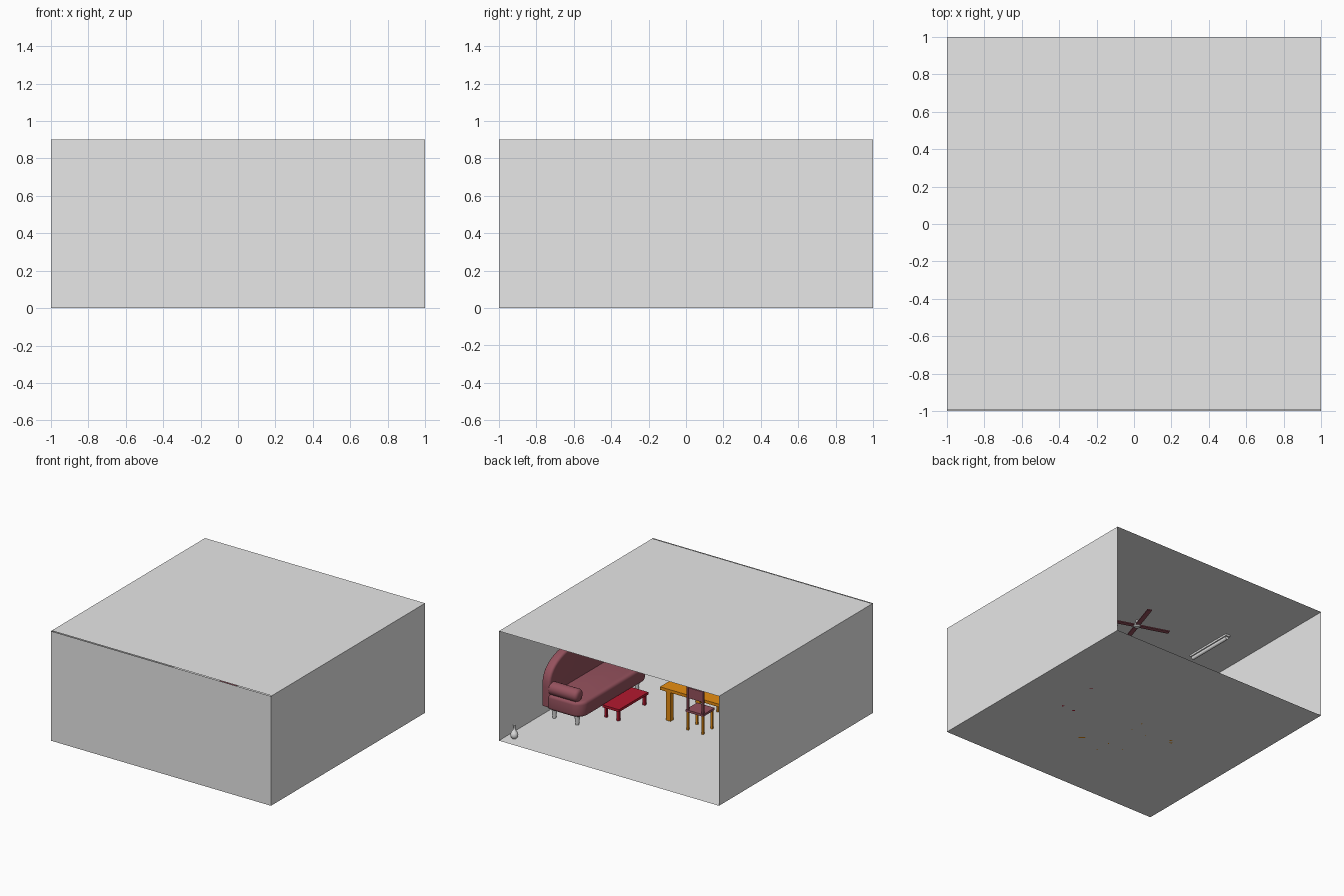
import bpy, bmesh, math
from mathutils import Vector

if "Cube" in bpy.data.objects:
    bpy.data.objects.remove(bpy.data.objects["Cube"])


def material(name, rgb):
    m = bpy.data.materials.new(name)
    m.diffuse_color = (*rgb, 1)
    m.use_nodes = True
    m.node_tree.nodes["Principled BSDF"].inputs["Base Color"].default_value = m.diffuse_color
    return m


GREY = material("light_grey", (0.8, 0.8, 0.8))
MAROON = material("maroon", (0.30, 0.083, 0.11))
RED = material("deep_red", (0.45, 0.01, 0.028))
ORANGE = material("orange_wood", (0.8, 0.27, 0.006))


def finish(bm, name, mat, smooth=False):
    bmesh.ops.recalc_face_normals(bm, faces=bm.faces)
    me = bpy.data.meshes.new(name)
    bm.to_mesh(me)
    bm.free()
    ob = bpy.data.objects.new(name, me)
    bpy.context.collection.objects.link(ob)
    me.materials.append(mat)
    if smooth:
        bpy.ops.object.select_all(action='DESELECT')
        ob.select_set(True)
        bpy.context.view_layer.objects.active = ob
        bpy.ops.object.shade_smooth_by_angle(angle=math.radians(40))
    return ob


def quad(name, corners):
    bm = bmesh.new()
    bm.faces.new([bm.verts.new(c) for c in corners])
    return finish(bm, name, GREY)


def box(name, lo, hi, mat, bevel=0):
    bm = bmesh.new()
    bmesh.ops.create_cube(bm, size=1)
    for v in bm.verts:
        v.co = Vector([(l + h) / 2 + c * (h - l) for l, h, c in zip(lo, hi, v.co)])
    if bevel:
        bmesh.ops.bevel(bm, geom=bm.edges[:], offset=bevel, segments=4,
                        profile=0.5, affect='EDGES')
    return finish(bm, name, mat, bevel > 0)


def lathe(name, profile, loc, mat, rot=(0, 0, 0), n=20):
    """Spin (radius, height) points about the local z axis."""
    bm = bmesh.new()
    rings = [[bm.verts.new((r * math.cos(2 * math.pi * i / n),
                            r * math.sin(2 * math.pi * i / n), z)) for i in range(n)]
             for r, z in profile]
    for a, b in zip(rings, rings[1:]):
        for i in range(n):
            bm.faces.new((a[i], a[(i + 1) % n], b[(i + 1) % n], b[i]))
    bm.faces.new(rings[0])
    bm.faces.new(rings[-1])
    ob = finish(bm, name, mat, True)
    ob.location, ob.rotation_euler = loc, rot
    return ob


def prism(name, outline, axis, a, b, mat, bevel=0):
    """Extrude a 2D outline along x (axis 0) or z (axis 2) from a to b."""
    bm = bmesh.new()
    put = (lambda p, t: (t, p[0], p[1])) if axis == 0 else (lambda p, t: (p[0], p[1], t))
    f = bm.faces.new([bm.verts.new(put(p, a)) for p in outline])
    new = bmesh.ops.extrude_face_region(bm, geom=[f])["geom"]
    for v in new:
        if isinstance(v, bmesh.types.BMVert):
            v.co[axis] = b
    if bevel:
        caps = [e for e in bm.edges if abs(e.verts[0].co[axis] - e.verts[1].co[axis]) < 1e-6]
        bmesh.ops.bevel(bm, geom=caps, offset=bevel, segments=4, profile=0.5, affect='EDGES')
    return finish(bm, name, mat, True)


def rounded(cx, cy, hx, hy, r, n=8):
    pts = []
    for k, (sx, sy) in enumerate([(1, 1), (-1, 1), (-1, -1), (1, -1)]):
        for i in range(n + 1):
            t = math.pi / 2 * (k + i / n)
            pts.append((cx + sx * (hx - r) + r * math.cos(t), cy + sy * (hy - r) + r * math.sin(t)))
    return pts


# room shell, open at the back
H = 0.9
quad("floor", [(-1, -1, 0), (1, -1, 0), (1, 1, 0), (-1, 1, 0)])
quad("ceiling", [(-1, -0.99, H), (1, -0.99, H), (1, 1, H), (-1, 1, H)])
quad("front_wall", [(-1, -1, 0), (1, -1, 0), (1, -1, H), (-1, -1, H)])
for s, side in ((-1, "left"), (1, "right")):
    quad(side + "_wall", [(s, -1, 0), (s, 1, 0), (s, 1, H), (s, -1, H)])

# sofa: rounded seat, arched back, round arms, tapered feet
CY = 0.045
prism("sofa_seat", rounded(0.79, CY, 0.18, 0.445, 0.09), 2, 0.08, 0.205, MAROON, 0.025)
arch = [(CY - 0.44, 0.10), (CY + 0.44, 0.10)]
for i in range(25):
    t = math.pi * i / 24
    c, s = math.cos(t), math.sin(t)
    arch.append((CY + 0.44 * math.copysign(abs(c) ** 0.8, c), 0.26 + 0.24 * s ** 0.8))
prism("sofa_back", arch, 0, 0.90, 0.975, MAROON, 0.02)
for s in (-1, 1):
    y = CY + s * 0.395
    lathe("sofa_arm", [(0.03, 0), (0.045, 0.008), (0.052, 0.022), (0.052, 0.25)],
          (0.655, y, 0.245), MAROON, (0, math.pi / 2, 0))
    for x in (0.685, 0.893):
        lathe("sofa_foot", [(0.013, 0), (0.024, 0.09)], (x, CY + s * 0.387, 0), GREY)

# coffee table
box("coffee_table_top", (0.455, -0.16, 0.082), (0.605, 0.22, 0.102), RED)
for x in (0.475, 0.585):
    for y in (-0.14, 0.198):
        box("coffee_table_leg", (x - 0.01, y - 0.01, 0), (x + 0.01, y + 0.01, 0.083), RED)

# dining table
TX, TY = -0.11, -0.22
box("dining_table_top", (TX - 0.35, TY - 0.215, 0.238), (TX + 0.35, TY + 0.215, 0.262), ORANGE)
for sx in (-1, 1):
    for sy in (-1, 1):
        x, y = TX + sx * 0.278, TY + sy * 0.19
        box("dining_table_leg", (x - 0.02, y - 0.02, 0), (x + 0.02, y + 0.02, 0.24), ORANGE)

# chairs facing the dining table from both sides
for s in (-1, 1):
    def part(name, x0, x1, y0, y1, z0, z1, mat):
        ya, yb = sorted((TY + s * y0, TY + s * y1))
        box(name, (TX + x0, ya, z0), (TX + x1, yb, z1), mat)
    part("chair_seat", -0.08, 0.08, 0.12, 0.268, 0.15, 0.168, MAROON)
    for x in (-0.068, 0.068):
        for y in (0.135, 0.255):
            part("chair_leg", x - 0.008, x + 0.008, y - 0.008, y + 0.008, 0, 0.151, ORANGE)
        part("chair_post", x - 0.008, x + 0.008, 0.248, 0.264, 0.167, 0.36, MAROON)
    part("chair_backrest", -0.061, 0.061, 0.25, 0.262, 0.265, 0.35, MAROON)

# vase in the corner
lathe("vase", [(0.016, 0), (0.027, 0.015), (0.03, 0.03), (0.025, 0.05), (0.012, 0.068),
               (0.008, 0.085), (0.009, 0.1), (0.014, 0.11)], (0.93, 0.9, 0), GREY)

# ceiling fan
lathe("fan_rod", [(0.008, 0.86), (0.008, H)], (-0.02, 0.01, 0), GREY)
lathe("fan_hub", [(0.02, 0.842), (0.028, 0.85), (0.028, 0.865), (0.015, 0.872)],
      (-0.02, 0.01, 0), GREY)
for k in range(4):
    b = box("fan_blade", (0.025, -0.018, -0.004), (0.26, 0.018, 0.004), MAROON)
    b.location = (-0.02, 0.01, 0.855)
    b.rotation_euler = (0, 0, math.radians(72 + 90 * k))

# tube light on the ceiling
box("light_base", (-0.70, -0.13, 0.885), (-0.66, 0.29, H), GREY)
lathe("light_tube", [(0.014, 0), (0.014, 0.4)], (-0.68, 0.28, 0.875), GREY, (math.pi / 2, 0, 0), 16)
